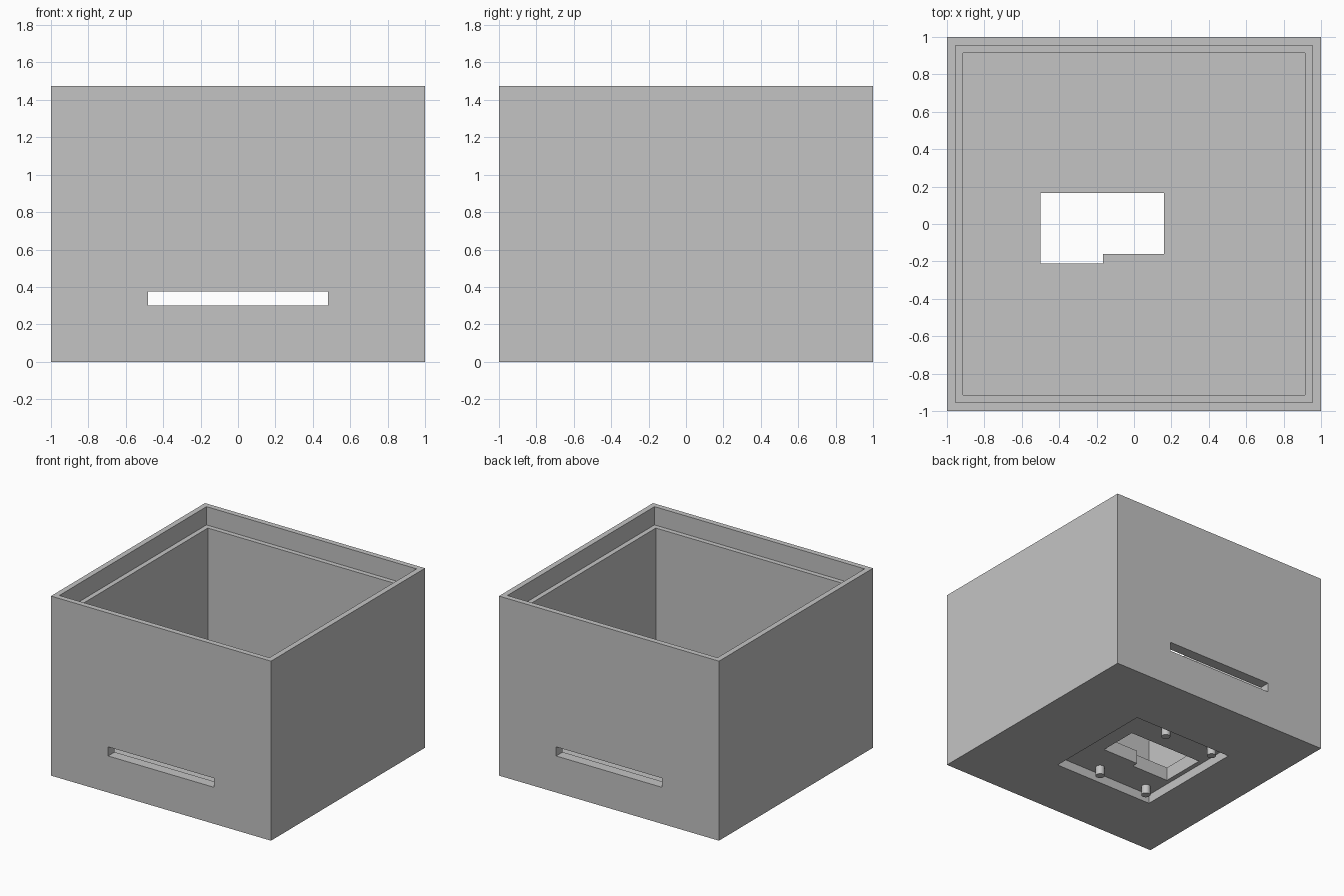
import bpy
import bmesh

HEIGHT = 1.475
FLOOR_TOP = 0.183
RECESS = 0.073

default = bpy.data.objects.get("Cube")
if default:
    bpy.data.objects.remove(default, do_unlink=True)

grey = bpy.data.materials.new("plain_grey")
grey.use_nodes = True
grey.diffuse_color = (0.55, 0.55, 0.55, 1)
grey.node_tree.nodes["Principled BSDF"].inputs["Base Color"].default_value = (0.55, 0.55, 0.55, 1)


def prism(name, outline, z0, z1):
    """Extrude a flat outline from z0 up to z1."""
    bm = bmesh.new()
    base = bm.faces.new([bm.verts.new((x, y, z0)) for x, y in outline])
    top = bmesh.ops.extrude_face_region(bm, geom=[base])["geom"]
    verts = [g for g in top if isinstance(g, bmesh.types.BMVert)]
    bmesh.ops.translate(bm, verts=verts, vec=(0, 0, z1 - z0))
    bmesh.ops.recalc_face_normals(bm, faces=bm.faces)
    mesh = bpy.data.meshes.new(name)
    bm.to_mesh(mesh)
    bm.free()
    mesh.materials.append(grey)
    obj = bpy.data.objects.new(name, mesh)
    bpy.context.collection.objects.link(obj)
    return obj


def block(name, x0, x1, y0, y1, z0, z1):
    return prism(name, [(x0, y0), (x1, y0), (x1, y1), (x0, y1)], z0, z1)


# Outer body
body = block("box_body", -1, 1, -1, 1, 0, HEIGHT)

# Interior, lid rebate, front and back slots, underside recess, stepped opening
cutters = [
    block("interior_cutter", -0.915, 0.915, -0.915, 0.915, FLOOR_TOP, 1.7),
    block("rebate_cutter", -0.955, 0.955, -0.955, 0.955, HEIGHT - 0.15, 1.8),
    block("slot_cutter", -0.48, 0.48, -1.2, 1.2, 0.3, 0.375),
    block("recess_cutter", -0.537, 0.36, -0.465, 0.465, -0.2, RECESS),
    prism("opening_cutter",
          [(-0.5, -0.21), (-0.165, -0.21), (-0.165, -0.16),
           (0.16, -0.16), (0.16, 0.165), (-0.5, 0.165)], -0.1, 0.25),
]
bpy.context.view_layer.objects.active = body
for cutter in cutters:
    cutter.hide_render = True
    mod = body.modifiers.new(cutter.name, "BOOLEAN")
    mod.operation = "DIFFERENCE"
    mod.solver = "EXACT"
    mod.object = cutter
    bpy.ops.object.modifier_apply(modifier=mod.name)
    bpy.data.objects.remove(cutter, do_unlink=True)

# Mounting pegs hanging from the recess ceiling
for x, x_side in ((-0.44, "right"), (0.01, "left")):
    for y, y_side in ((-0.385, "front"), (0.385, "back")):
        bpy.ops.mesh.primitive_cylinder_add(
            vertices=32, radius=0.034, depth=RECESS + 0.01,
            location=(x, y, (RECESS + 0.01) / 2))
        peg = bpy.context.object
        peg.name = f"{y_side}_{x_side}_peg"
        peg.data.materials.append(grey)
        bpy.ops.object.shade_smooth_by_angle()
